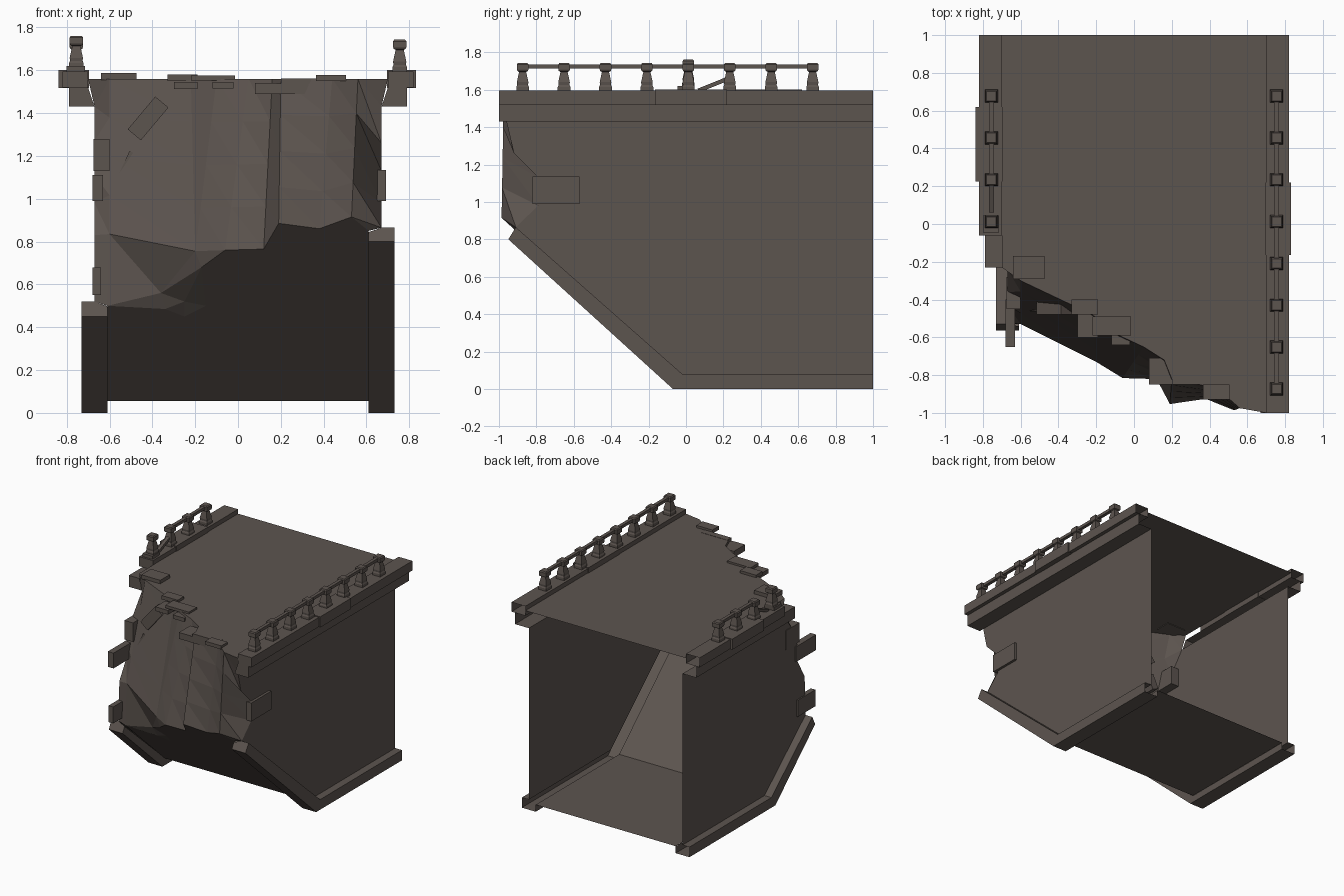
import bpy, bmesh, math
from mathutils import Vector, Matrix

if "Cube" in bpy.data.objects:
    bpy.data.objects.remove(bpy.data.objects["Cube"])

mat = bpy.data.materials.new("weathered brown stone")
mat.diffuse_color = (0.108, 0.089, 0.078, 1)
mat.use_nodes = True
mat.node_tree.nodes["Principled BSDF"].inputs["Base Color"].default_value = mat.diffuse_color


def finish(name, bm):
    me = bpy.data.meshes.new(name)
    bm.normal_update()
    bm.to_mesh(me)
    bm.free()
    me.materials.append(mat)
    ob = bpy.data.objects.new(name, me)
    bpy.context.collection.objects.link(ob)
    return ob


def add(bm, pts, hint=None):
    """Add one face, turned towards the hint direction."""
    uniq = []
    for p in pts:
        p = Vector(p)
        if all((p - q).length > 1e-4 for q in uniq):
            uniq.append(p)
    if len(uniq) < 3:
        return
    f = bm.faces.new([bm.verts.new(p) for p in uniq])
    f.normal_update()
    if hint and f.normal.dot(Vector(hint)) < 0:
        f.normal_flip()


def sweep(name, stations, s, cap=True):
    """Open profile swept through stations (front first), mirrored by s."""
    bm = bmesh.new()

    def put(pts):
        pts = [(x * s, y, z) for x, y, z in pts]
        add(bm, pts if s > 0 else pts[::-1])
    for a, b in zip(stations, stations[1:]):
        for i in range(len(a) - 1):
            put([a[i], b[i], b[i + 1], a[i + 1]])
    if cap:
        put(stations[0])
    return finish(name, bm)


def box(name, x0, x1, y0, y1, z0, z1, rot=0, axis='Y'):
    bm = bmesh.new()
    bmesh.ops.create_cube(bm, size=1)
    c = Vector(((x0 + x1) / 2, (y0 + y1) / 2, (z0 + z1) / 2))
    m = (Matrix.Translation(c) @ Matrix.Rotation(math.radians(rot), 4, axis)
         @ Matrix.Diagonal((x1 - x0, y1 - y0, z1 - z0, 1)))
    bm.transform(m)
    return finish(name, bm)


def slope_y(z):
    return -0.04 - (z - 0.055) / 0.909


# Cornice and bottom trim on both sides
low = [(.67, 1.43), (.79, 1.43), (.79, 1.52), (.70, 1.52)]
top = [(.79, 1.52), (.82, 1.52), (.82, 1.595), (.70, 1.595), (.70, 1.52)]
for s, side, lo_end, up_end, tl, tu in (
        (1, "right", -1, -1, (-.95, .80), (-.91, .865)),
        (-1, "left", -.23, -.06, (-.565, .45), (-.53, .52))):
    for nm, prof, end in (("lower_cornice", low, lo_end), ("upper_cornice", top, up_end)):
        sweep(f"{side}_{nm}", [[(x, y, z) for x, z in prof] for y in (end, 1)], s)
    st = []
    for L, U in ((tl, tu), ((-.07, 0), (-.02, .08)), ((1, 0), (1, .08))):
        m = [L[k] + (U[k] - L[k]) * .68 for k in (0, 1)]
        st.append([(.61, *m), (.61, *L), (.73, *L), (.73, *U), (.67, *U)])
    sweep(f"{side}_bottom_trim", st, s)

# Side walls with broken front edges (y, z)
right_edge = [(-.96, 1.43), (-.92, 1.26), (-.79, 1.13), (-.79, .98), (-.91, .865)]
left_edge = [(-.24, 1.43), (-.36, 1.27), (-.43, 1.11), (-.43, .98), (-.52, .83), (-.53, .52)]
for s, side, edge in ((1, "right", right_edge), (-1, "left", left_edge)):
    bm = bmesh.new()
    poly = [(1, .08), (1, 1.43)] + edge + [(-.02, .08)]
    add(bm, [(s * .67, y, z) for y, z in poly], (s, 0, 0))
    finish(f"{side}_wall", bm)

# Broken front wall: columns from deck edge to slope edge
tops = [(-.6, -.3), (-.22, -.48), (-.1, -.58), (.05, -.65), (.16, -.72), (.2, -.82),
        (.44, -.87), (.56, -.975)]
A, B, K = (-.6, -.53, .835), (-.2, -.73, .755), (-.06, slope_y(.76), .76)
rim = [(.12, .765), (.19, .885), (.38, .86), (.53, .915)]
rim = [(x, slope_y(z), z) for x, z in rim]
bottoms = [A, B, B, K] + rim
cols = [[(-.67, y, z) for y, z in left_edge[:5]]]
for (x, y), b in zip(tops, bottoms):
    t = Vector((x, y, 1.56))
    cols.append([t.lerp(Vector(b), k / 4) for k in range(5)])
cols.append([(.67, y, z) for y, z in right_edge])
bm = bmesh.new()
out = (0, -1, 0)
for a, b in zip(cols, cols[1:]):
    for i in range(4):
        add(bm, [a[i], a[i + 1], b[i + 1]], out)
        add(bm, [a[i], b[i + 1], b[i]], out)
add(bm, [cols[-2][0], (.7, -1, 1.56), cols[-1][0]], out)
add(bm, [cols[1][0], (-.7, -.23, 1.56), cols[0][0]], out)
# Overhanging chunk at the lower left
F, G, H, I, J = [(x, slope_y(z), z) for x, z in
                 ((-.61, .5), (-.34, .485), (-.25, .45), (-.15, .5), (-.17, .68))]
C, D = (-.36, -.55, .56), (-.25, -.54, .52)
for f in ((A, C, B), (A, F, C), (F, G, C), (C, G, D), (G, H, D), (D, H, I), (D, I, J),
          (C, D, J), (C, J, B), (B, J, K), (cols[0][4], (-.67, -.53, .52), F, A)):
    add(bm, f, out)
end = (.61, slope_y(.85), .85)
add(bm, [cols[-2][4], cols[-1][4], end], (0, -1, 0))
finish("broken_front_wall", bm)

# Floor, sloping underside and deck
bm = bmesh.new()
add(bm, [(-.61, 1, .055), (.61, 1, .055), (.61, -.04, .055), (-.61, -.04, .055)], (0, 0, -1))
add(bm, [(-.61, -.04, .055), F, G, H, I, J, K] + rim + [end, (.61, -.04, .055)], (0, -1, -1))
finish("underside", bm)
bm = bmesh.new()
add(bm, [(-.7, 1, 1.56), (-.7, -.23, 1.56)] + [(x, y, 1.56) for x, y in tops]
    + [(.7, -1, 1.56), (.7, 1, 1.56)], (0, 0, 1))
finish("deck", bm)

# Shifted cornice blocks
box("right_cornice_block", .695, .832, -.165, .22, 1.518, 1.602)
box("left_cornice_block", -.838, -.695, .225, .62, 1.518, 1.602)

# Loose slabs along the deck edge
for x0, x1, y0, y1, z0, z1 in (
        (-.64, -.475, -.29, -.17, 1.555, 1.588), (-.33, -.19, -.48, -.40, 1.55, 1.58),
        (-.22, -.015, -.59, -.49, 1.553, 1.575), (-.30, -.19, -.60, -.48, 1.512, 1.545),
        (-.12, -.02, -.64, -.54, 1.515, 1.545), (.08, .18, -.85, -.71, 1.49, 1.54),
        (.18, .33, -.85, -.74, 1.49, 1.538), (.20, .43, -.85, -.80, 1.535, 1.562),
        (.365, .505, -.93, -.85, 1.55, 1.578)):
    box("deck_slab", x0, x1, y0, y1, z0, z1)
# Tilted rubble on the front
box("rubble_large", -.52, -.32, -.48, -.37, 1.335, 1.415, -50)
box("rubble_small", -.565, -.445, -.46, -.38, 1.125, 1.185, -65)

# Bricks sticking out of the walls
for b in ((.62, .69, -.82, -.57, .99, 1.135), (-.68, -.63, -.65, -.40, .99, 1.11),
          (-.68, -.64, -.64, -.42, .55, .68), (-.675, -.60, -.45, -.28, 1.13, 1.28)):
    box("wall_brick", *b)


# Square balusters and handrails
def baluster(x, y, dz):
    bm = bmesh.new()
    rings = [(1.593, .034), (1.615, .034), (1.625, .029), (1.64, .031), (1.695, .019),
             (1.70, .028), (1.708, .031), (1.735, .031), (1.743, .025)]
    prev = None
    for z, h in rings:
        r = [bm.verts.new((x + i * h, y + j * h, z + dz))
             for i, j in ((-1, -1), (1, -1), (1, 1), (-1, 1))]
        if prev:
            for k in range(4):
                bm.faces.new((prev[k], prev[(k + 1) % 4], r[(k + 1) % 4], r[k]))
        prev = r
    bm.faces.new(prev)
    finish("baluster", bm)


for i in range(8):
    y = .677 - i * .2215
    baluster(.755, y, 0)
    if i < 4:
        baluster(-.755, y, .018 if i == 3 else 0)
box("right_handrail", .742, .768, -.87, .677, 1.713, 1.736)
box("left_handrail", -.768, -.742, .235, .677, 1.713, 1.736)
box("fallen_handrail", -.768, -.742, .06, .23, 1.616, 1.638, 22, 'X')
box("loose_base", -.80, -.715, -.045, .045, 1.595, 1.62)
